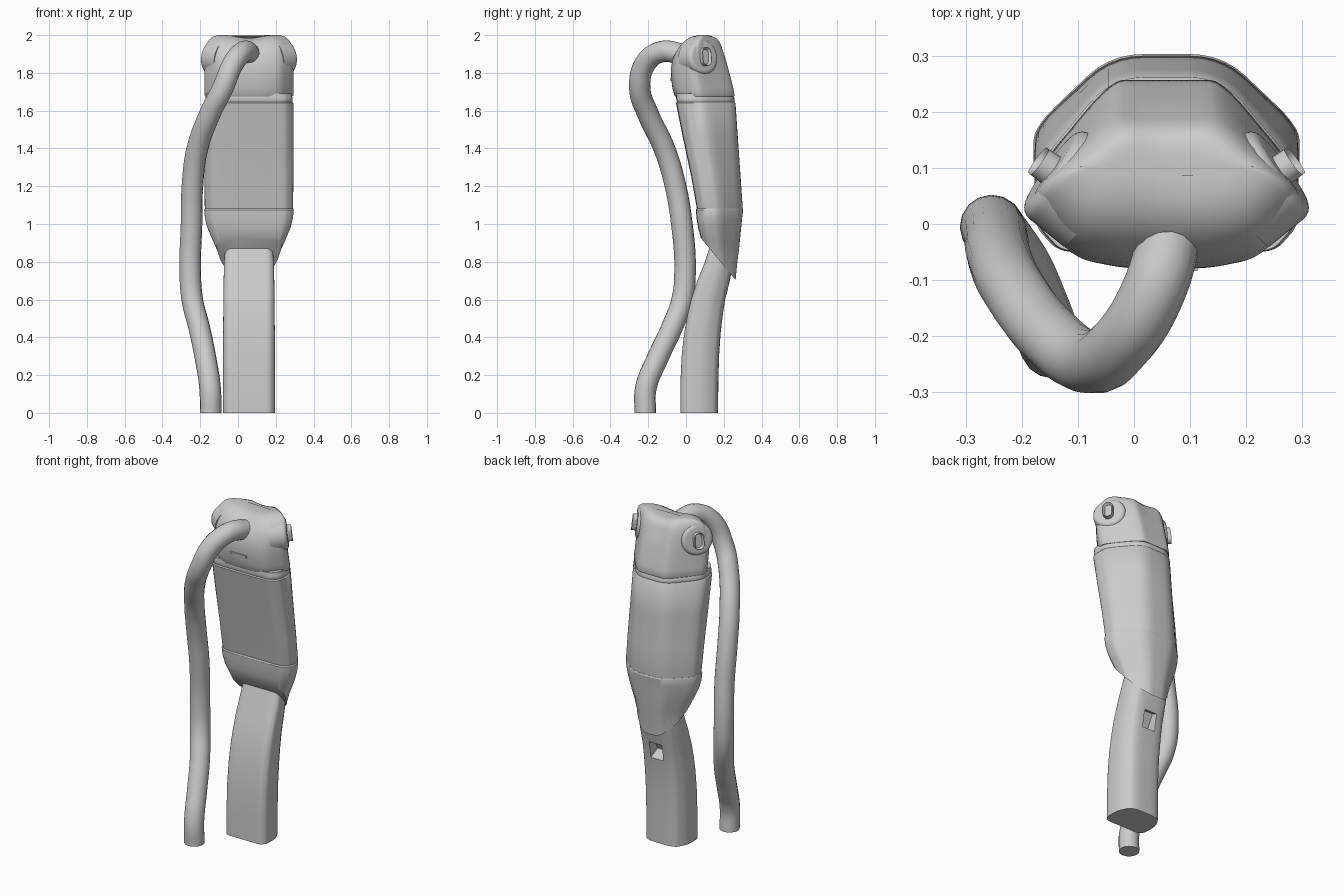
import bpy, bmesh, math
from mathutils import Vector, Matrix

if "Cube" in bpy.data.objects:
    bpy.data.objects.remove(bpy.data.objects["Cube"])

CX = 0.058  # shared centre line of handle and body

grey = bpy.data.materials.new("plain_grey")
grey.use_nodes = True
GREY = (0.6, 0.6, 0.6, 1)
grey.diffuse_color = GREY
grey.node_tree.nodes["Principled BSDF"].inputs["Base Color"].default_value = GREY


def finish(obj, angle=38):
    obj.data.materials.clear()
    obj.data.materials.append(grey)
    bpy.ops.object.select_all(action='DESELECT')
    obj.select_set(True)
    bpy.context.view_layer.objects.active = obj
    bpy.ops.object.shade_smooth_by_angle(angle=math.radians(angle))
    return obj


def to_object(name, bm):
    bmesh.ops.recalc_face_normals(bm, faces=bm.faces[:])
    mesh = bpy.data.meshes.new(name)
    bm.to_mesh(mesh)
    bm.free()
    obj = bpy.data.objects.new(name, mesh)
    bpy.context.collection.objects.link(obj)
    return obj


def rounded_section(half, cut=0.35, steps=5):
    """Mirror a half outline (u across, v front to back) and round its corners."""
    pts = [Vector(p) for p in half] + [Vector((-u, v)) for u, v in reversed(half)]
    out = []
    for i, p in enumerate(pts):
        a = p.lerp(pts[i - 1], cut)
        b = p.lerp(pts[(i + 1) % len(pts)], cut)
        for s in range(steps + 1):
            t = s / steps
            out.append(a.lerp(p, t).lerp(p.lerp(b, t), t))
    return out


def loft(section, rings):
    """Skin the section through rings of (z, front y, back y, half width)."""
    bm = bmesh.new()
    loops = [[bm.verts.new((CX + p.x * w, y0 + p.y * (y1 - y0), z)) for p in section]
             for z, y0, y1, w in rings]
    n = len(section)
    for lo, hi in zip(loops, loops[1:]):
        for i in range(n):
            j = (i + 1) % n
            bm.faces.new((lo[i], lo[j], hi[j], hi[i]))
    bm.faces.new(loops[0][::-1])
    bm.faces.new(loops[-1])
    return bm


def cut_out(obj, cutter):
    cutter.hide_render = True
    bpy.context.view_layer.objects.active = obj
    mod = obj.modifiers.new("cut", 'BOOLEAN')
    mod.operation, mod.solver, mod.object = 'DIFFERENCE', 'EXACT', cutter
    bpy.ops.object.modifier_apply(modifier=mod.name)
    bpy.data.objects.remove(cutter)


def facing(loc, normal):
    """Matrix whose local z points along the normal and local y stays upright."""
    z = Vector(normal).normalized()
    x = Vector((0, 0, 1)).cross(z).normalized()
    y = z.cross(x)
    return Matrix.Translation(loc) @ Matrix((x, y, z)).transposed().to_4x4()


def block(name, loc, normal, size):
    bm = bmesh.new()
    bmesh.ops.create_cube(bm, size=1)
    bmesh.ops.scale(bm, vec=size, verts=bm.verts)
    bm.transform(facing(loc, normal))
    return to_object(name, bm)


handle_shape = rounded_section([(0.3, 0), (0.8, 0.0), (1, 0.14), (1, 0.6), (0.7, 1)])
body_shape = rounded_section([(0.3, 0), (0.82, 0.01), (1, 0.16), (1, 0.48), (0.42, 1)], 0.3)
head_shape = rounded_section([(0.3, 0), (0.7, 0.06), (1, 0.34), (1, 0.48), (0.42, 1), (0.15, 1)])

# Curved handle with a notch in its back
handle = to_object("handle", loft(handle_shape, [
    (0, -0.03, 0.17, 0.137), (0.15, -0.03, 0.171, 0.137), (0.3, -0.023, 0.175, 0.137),
    (0.42, -0.01, 0.183, 0.137), (0.52, 0.008, 0.195, 0.136), (0.6, 0.027, 0.208, 0.135),
    (0.7, 0.06, 0.232, 0.134), (0.8, 0.1, 0.252, 0.132), (0.92, 0.14, 0.265, 0.12)]))
cut_out(handle, block("notch_cutter", (CX, 0.19, 0.585), (0, 1, -0.5), (0.085, 0.1, 0.08)))
finish(handle, 30)

# Lower shell, trimmed by a slanted plane where the handle enters
bm = loft(body_shape, [
    (0.66, 0.14, 0.258, 0.13), (0.8, 0.11, 0.272, 0.148), (0.86, 0.095, 0.28, 0.168),
    (0.92, 0.08, 0.286, 0.195), (0.98, 0.064, 0.292, 0.22), (1.03, 0.056, 0.297, 0.233),
    (1.075, 0.052, 0.303, 0.237), (1.082, 0.056, 0.3, 0.234)])
cut = bmesh.ops.bisect_plane(bm, geom=bm.verts[:] + bm.edges[:] + bm.faces[:],
                             plane_co=(0, 0.1, 0.9), plane_no=(0, -0.2, -0.165),
                             clear_outer=True)
rim = [e for e in cut["geom_cut"] if isinstance(e, bmesh.types.BMEdge)]
bmesh.ops.edgeloop_fill(bm, edges=rim)
shell = to_object("lower_shell", bm)
for side in (-1, 1):
    cut_out(shell, block("thumb_cutter", (CX + side * 0.205, 0.215, 1.01),
                         (side * 0.7, 0.72, -0.2), (0.085, 0.14, 0.03)))
finish(shell, 30)

# Main barrel with a grooved collar at its top
finish(to_object("barrel", loft(body_shape, [
    (1.07, 0.06, 0.297, 0.23), (1.09, 0.056, 0.3, 0.234), (1.25, 0.028, 0.289, 0.235),
    (1.45, -0.015, 0.275, 0.235), (1.64, -0.053, 0.262, 0.235), (1.646, -0.048, 0.256, 0.229),
    (1.652, -0.05, 0.257, 0.231), (1.668, -0.053, 0.256, 0.231),
    (1.674, -0.052, 0.252, 0.228), (1.69, -0.052, 0.25, 0.228)])), 45)

# Head with a shallow saddle between two shoulders
bm = loft(head_shape, [
    (1.675, -0.058, 0.254, 0.231), (1.682, -0.062, 0.257, 0.235), (1.72, -0.072, 0.25, 0.235),
    (1.78, -0.08, 0.235, 0.235), (1.83, -0.079, 0.222, 0.236), (1.88, -0.07, 0.208, 0.237),
    (1.92, -0.053, 0.196, 0.234), (1.95, -0.033, 0.187, 0.226), (1.975, -0.008, 0.175, 0.211),
    (1.992, 0.023, 0.16, 0.19), (2.0, 0.058, 0.14, 0.165), (2.0, 0.085, 0.115, 0.14)])
for v in bm.verts:
    d = abs(v.co.x - CX) / 0.13
    if v.co.z > 1.9 and d < 1:
        v.co.z -= 0.016 * (1 + math.cos(math.pi * d)) / 2
finish(to_object("head", bm), 40)

# Short rib on the front of the head
rib = block("front_rib", (CX, -0.073, 1.765), (0, -1, -0.1), (0.11, 0.014, 0.02))
finish(rib)

# Round side bosses, each with a hollow oval knob
for side, label in ((1, "left"), (-1, "right")):
    normal = Vector((side * 0.8, 0.57, 0.12)).normalized()
    face = Vector((CX + side * 0.2, 0.092, 1.883)) + normal * 0.01
    bm = bmesh.new()
    bmesh.ops.create_cone(bm, cap_ends=True, segments=48, radius1=0.098, radius2=0.092, depth=0.1)
    top = max(bm.faces, key=lambda f: f.calc_center_median().z)
    bmesh.ops.bevel(bm, geom=top.edges[:], offset=0.022, segments=5, profile=0.5,
                    affect='EDGES')
    bm.transform(facing(face - normal * 0.05, normal))
    finish(to_object(label + "_boss", bm))

    bm = bmesh.new()
    bmesh.ops.create_cone(bm, cap_ends=True, segments=32, radius1=0.03, radius2=0.028, depth=0.05)
    top = max(bm.faces, key=lambda f: f.calc_center_median().z)
    bmesh.ops.inset_region(bm, faces=[top], thickness=0.009)
    bmesh.ops.translate(bm, vec=(0, 0, -0.015), verts=top.verts)
    for v in bm.verts:
        v.co.y += math.copysign(0.02, v.co.y)
    bm.transform(facing(face, normal))
    finish(to_object(label + "_knob", bm))

# Hose looping from the head down to the ground
path = [(-0.145, -0.215, 0), (-0.148, -0.213, 0.13), (-0.172, -0.15, 0.29), (-0.205, -0.075, 0.45),
        (-0.242, -0.02, 0.6), (-0.253, -0.005, 0.75), (-0.246, -0.022, 1.0), (-0.24, -0.06, 1.22),
        (-0.215, -0.115, 1.4), (-0.15, -0.2, 1.58), (-0.08, -0.245, 1.72), (-0.025, -0.215, 1.85),
        (0.03, -0.13, 1.912), (0.06, -0.03, 1.9), (0.062, 0.03, 1.88)]
curve = bpy.data.curves.new("hose", 'CURVE')
curve.dimensions = '3D'
curve.bevel_depth = 0.057
curve.bevel_resolution = 6
curve.resolution_u = 8
curve.use_fill_caps = True
spline = curve.splines.new('BEZIER')
spline.bezier_points.add(len(path) - 1)
for point, co in zip(spline.bezier_points, path):
    point.co = co
    point.handle_left_type = point.handle_right_type = 'AUTO'
spline.bezier_points[0].handle_right_type = 'FREE'
spline.bezier_points[0].handle_right = (-0.145, -0.215, 0.05)
hose = bpy.data.objects.new("hose", curve)
bpy.context.collection.objects.link(hose)
bpy.ops.object.select_all(action='DESELECT')
hose.select_set(True)
bpy.context.view_layer.objects.active = hose
bpy.ops.object.convert(target='MESH')
finish(bpy.context.view_layer.objects.active)
